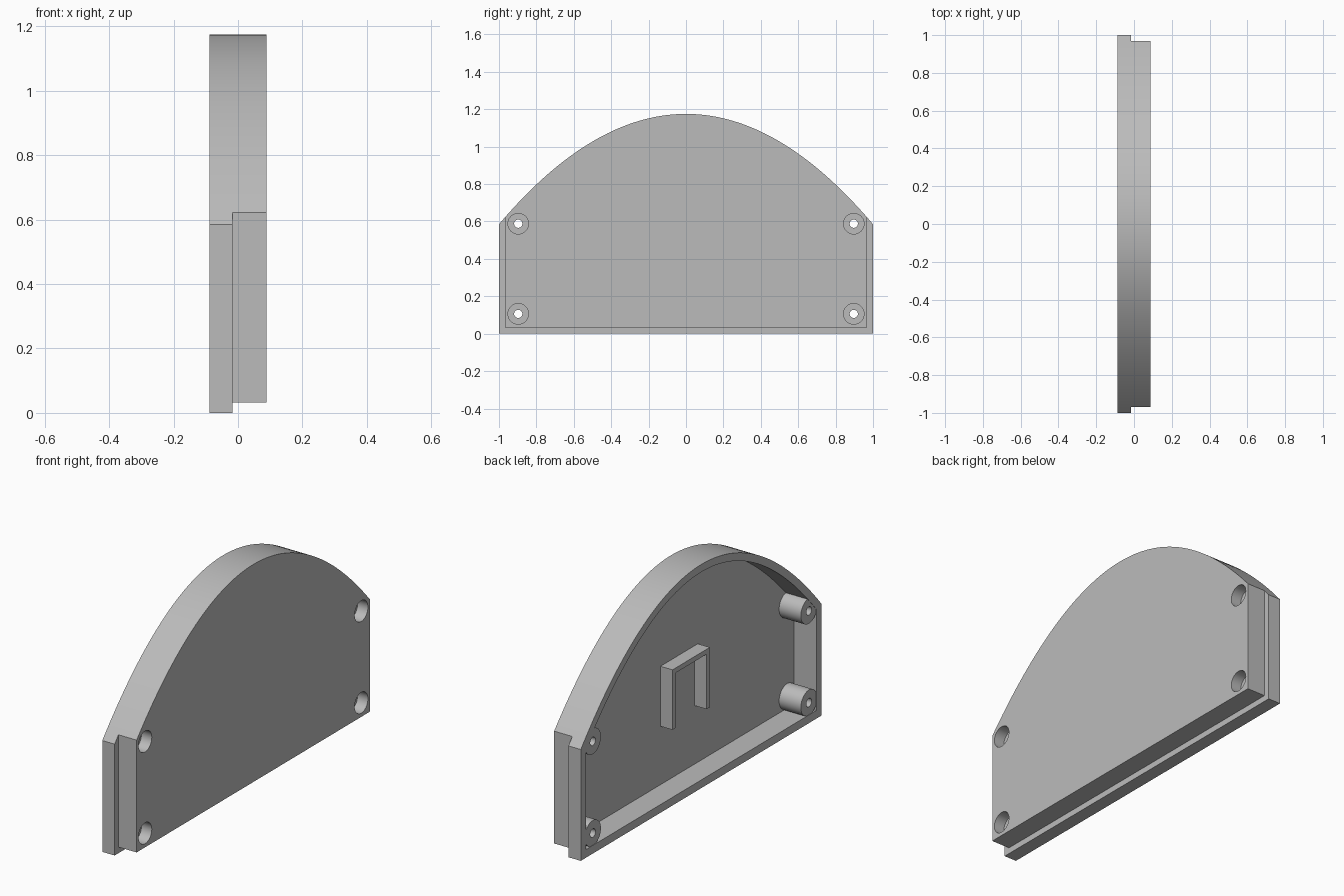
import bpy, bmesh, math
from mathutils import Matrix, Vector

cube = bpy.data.objects.get("Cube")
if cube:
    bpy.data.objects.remove(cube, do_unlink=True)

BACK, FRONT = -0.0885, 0.0885      # open side and plate side along x
LEDGE_X, STEP = -0.017, 0.032      # rebate around sides and base
FLOOR_X = 0.04                     # inner face of the plate
APEX, DROP = 1.175, 0.59           # parabolic arch

grey = bpy.data.materials.new("plain_grey")
grey.use_nodes = True
colour = (0.5, 0.5, 0.5, 1)
grey.diffuse_color = colour
grey.node_tree.nodes["Principled BSDF"].inputs["Base Color"].default_value = colour


def make_object(name, bm):
    bmesh.ops.recalc_face_normals(bm, faces=bm.faces)
    mesh = bpy.data.meshes.new(name)
    bm.to_mesh(mesh)
    bm.free()
    mesh.materials.append(grey)
    obj = bpy.data.objects.new(name, mesh)
    bpy.context.collection.objects.link(obj)
    return obj


def prism(name, outline, x0, x1):
    """Extrude a (y, z) outline along x."""
    bm = bmesh.new()
    face = bm.faces.new([bm.verts.new((x0, y, z)) for y, z in outline])
    geom = bmesh.ops.extrude_face_region(bm, geom=[face])["geom"]
    moved = [v for v in geom if isinstance(v, bmesh.types.BMVert)]
    bmesh.ops.translate(bm, verts=moved, vec=(x1 - x0, 0, 0))
    return make_object(name, bm)


def block(name, y0, y1, z0, z1, x0, x1):
    return prism(name, [(y0, z0), (y1, z0), (y1, z1), (y0, z1)], x0, x1)


def cylinder(name, y, z, radius, x0, x1):
    bm = bmesh.new()
    place = Matrix.Translation(((x0 + x1) / 2, y, z)) @ Matrix.Rotation(math.pi / 2, 4, 'Y')
    bmesh.ops.create_cone(bm, cap_ends=True, segments=40, radius1=radius,
                          radius2=radius, depth=x1 - x0, matrix=place)
    return make_object(name, bm)


def arch_outline(base, reach, inset, steps=72):
    """Flat base, upright sides and a parabolic top, moved inwards by inset."""
    points = []
    for i in range(steps + 1):
        t = reach * (1 - 2 * i / steps)
        normal = Vector((2 * DROP * t, 1)).normalized()
        points.append((t - inset * normal.x, APEX - DROP * t * t - inset * normal.y))
    side = points[0][0]
    return [(-side, base), (side, base)] + points


def combine(target, tool, operation):
    mod = target.modifiers.new(operation, 'BOOLEAN')
    mod.operation, mod.solver, mod.object = operation, 'EXACT', tool
    bpy.context.view_layer.objects.active = target
    bpy.ops.object.modifier_apply(modifier=mod.name)
    bpy.data.objects.remove(tool, do_unlink=True)


# Arched shell
shell = prism("arched_cover", arch_outline(0, 1, 0), BACK, FRONT)

# Rebate on both ends and along the base
for s in (-1, 1):
    lo, hi = sorted((s * (1 - STEP), s * 1.2))
    combine(shell, block("end_cut", lo, hi, -0.2, 1.3, LEDGE_X, 0.3), 'DIFFERENCE')
combine(shell, block("base_cut", -1.3, 1.3, -0.2, STEP, LEDGE_X, 0.3), 'DIFFERENCE')

# Hollow, open on the back
combine(shell, prism("hollow", arch_outline(0.043, 0.986, 0.04), BACK - 0.1, FLOOR_X), 'DIFFERENCE')

# Screw posts with counterbored holes
corners = [(y, z) for y in (-0.897, 0.897) for z in (0.106, 0.588)]
for y, z in corners:
    combine(shell, cylinder("post", y, z, 0.067, BACK + 0.002, FLOOR_X + 0.02), 'UNION')
for y, z in corners:
    combine(shell, cylinder("counterbore", y, z, 0.055, FRONT - 0.06, FRONT + 0.1), 'DIFFERENCE')
    combine(shell, cylinder("screw_hole", y, z, 0.022, BACK - 0.1, FRONT), 'DIFFERENCE')

# Inverted U bracket inside the hollow
w, t, low, high = 0.155, 0.026, 0.35, 0.665
bracket = prism("inner_bracket", [(-w, low), (-w, high), (w, high), (w, low), (w - t, low),
                                  (w - t, high - t), (t - w, high - t), (t - w, low)],
                -0.03, FLOOR_X + 0.005)

# Smooth curved walls, keep edges sharp
bpy.ops.object.select_all(action='DESELECT')
shell.select_set(True)
bpy.context.view_layer.objects.active = shell
bpy.ops.object.shade_smooth_by_angle(angle=math.radians(25))
